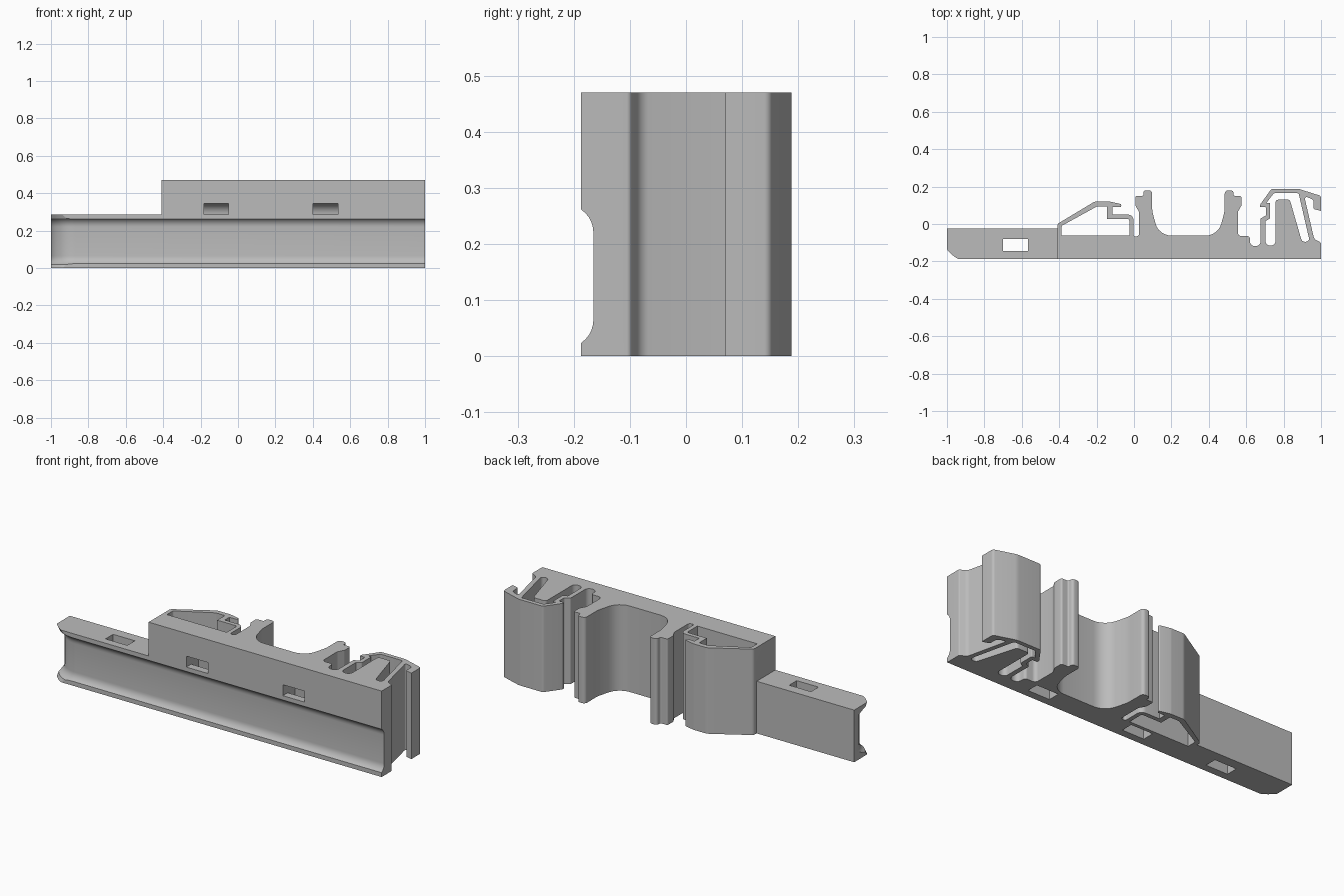
import bpy, bmesh, math
from mathutils import Vector

if "Cube" in bpy.data.objects:
    bpy.data.objects.remove(bpy.data.objects["Cube"])

FRONT, TAIL_X, TAIL_H, BODY_H = -0.187, -0.41, 0.285, 0.47

grey = bpy.data.materials.new("plain grey")
grey.use_nodes = True
grey.diffuse_color = (0.5, 0.5, 0.5, 1)
grey.node_tree.nodes["Principled BSDF"].inputs["Base Color"].default_value = grey.diffuse_color


def rounded(points, steps=6):
    """Outline in hundredths; an optional third value rounds that corner."""
    out, n = [], len(points)
    for i, p in enumerate(points):
        c = Vector(p[:2])
        if len(p) < 3:
            out.append(c / 100)
            continue
        a = Vector(points[i - 1][:2]) - c
        b = Vector(points[(i + 1) % n][:2]) - c
        half = a.angle(b) / 2
        cut = min(p[2] / math.tan(half), a.length * 0.49, b.length * 0.49)
        s, e = c + a.normalized() * cut, c + b.normalized() * cut
        r = cut * math.tan(half)
        mid = c + (a.normalized() + b.normalized()).normalized() * r / math.sin(half)
        u, v = s - mid, e - mid
        sweep = u.angle(v)
        for k in range(steps + 1):
            t = k / steps
            w = (u * math.sin((1 - t) * sweep) + v * math.sin(t * sweep)) / math.sin(sweep)
            out.append((mid + w) / 100)
    return out


def make_object(name, bm):
    bmesh.ops.recalc_face_normals(bm, faces=bm.faces)
    mesh = bpy.data.meshes.new(name)
    bm.to_mesh(mesh)
    bm.free()
    mesh.materials.append(grey)
    obj = bpy.data.objects.new(name, mesh)
    bpy.context.collection.objects.link(obj)
    return obj


def extrude(name, loops, depth, place):
    """Fill outline loops (holes allowed) and extrude them along a vector."""
    bm = bmesh.new()
    for loop in loops:
        vs = [bm.verts.new(place(p)) for p in loop]
        for i, v in enumerate(vs):
            bm.edges.new((vs[i - 1], v))
    bmesh.ops.triangle_fill(bm, edges=bm.edges[:], use_beauty=True)
    new = bmesh.ops.extrude_face_region(bm, geom=bm.faces[:])["geom"]
    bmesh.ops.translate(bm, vec=depth, verts=[g for g in new if isinstance(g, bmesh.types.BMVert)])
    return make_object(name, bm)


def combine(target, tool, operation):
    mod = target.modifiers.new(operation, 'BOOLEAN')
    mod.operation, mod.object, mod.solver = operation, tool, 'EXACT'
    bpy.context.view_layer.objects.active = target
    bpy.ops.object.modifier_apply(modifier=mod.name)
    bpy.data.objects.remove(tool)


def flat(p):
    return (p[0], p[1], 0)


# Right spring clip, outer side, from the front corner round to its slot
right_clip = [(100, -18.7), (100, -10, 1), (96.3, -8, 3), (91, 15, 1), (96, 13, 2), (96, 8, 1),
              (100, 7), (100, 15, 1.5), (88, 18.8, 8), (73.5, 18.8, 2), (67.5, 10.5, 1),
              (67.5, 9), (70.5, 9, 0.5), (70.5, 4.5, 0.5), (67.7, 3, 0.5),
              (67.7, -11.8, 2.6), (62, -11.8, 2.6), (62, -6.5, 1.5)]
# Cradle post, mirrored for the other side
post = [(55.5, -6.5, 2), (55.5, 6.4, 2), (57.5, 10, 2), (57.5, 15, 1), (53.2, 15, 0.8),
        (53.2, 18, 1.8), (48.5, 18, 1.8), (48.5, 7, 16), (45, -6.2, 9)]
twin = [(58.2 - p[0], *p[1:]) for p in reversed(post)]
# Left spring clip, outer side
left_clip = [(-0.2, -6.8, 1), (-0.2, 5, 3), (-11.5, 5), (-11.5, 9), (-7, 9, 0.6),
             (-6.7, 10.6, 0.6), (-13, 12, 3), (-21, 12, 4), (-41, 0, 2), (-41, -18.7)]
# Hollows inside the two clips
left_hollow = [(-38.7, -6.2), (-38.7, -1, 1), (-20, 9.3, 2), (-14.5, 9.3), (-14.5, 2.7),
               (-2.5, 2.7, 1), (-2.5, -6.2)]
right_hollow = [(70.3, -11.5, 2.4), (75.7, -11.5, 2.4), (75.7, 13, 1.5), (83.3, 13, 1.5),
                (89.8, -9.5, 2), (94, -9.5, 2), (88, 16.5, 1), (74.8, 16.5, 1.5),
                (70.8, 11.3), (72.8, 11.3, 0.5), (72.8, 3, 0.5), (70.3, 1.5)]

loops = [rounded(right_clip + post + twin + left_clip), rounded(left_hollow), rounded(right_hollow)]
body = extrude("clip_rail", loops, (0, 0, BODY_H), flat)

# Low tail on the left end
tail = [(-1, FRONT), (TAIL_X + 0.01, FRONT), (TAIL_X + 0.01, -0.025), (-1, -0.025)]
combine(body, extrude("tail", [tail], (0, 0, TAIL_H), flat), 'UNION')

# Front groove: a flared channel swept along the front and round the tail corner
half = [(0.05 * (1 - math.cos(a)), 0.0775 + 0.05 * math.sin(a))
        for a in (math.radians(11 * k) for k in range(7))] + [(0.045, 0.158), (0.12, 0.23)]
section = half + [(d, -h) for d, h in reversed(half)]
path = [Vector((1.1, -0.165)), Vector((-0.87, -0.165))]
path += [Vector((-0.87 - 0.13 * math.sin(a), -0.02 - 0.145 * math.cos(a)))
         for a in (math.radians(9 * k) for k in range(1, 11))]
path.append(Vector((-1.0, 0.05)))
bm = bmesh.new()
rings = []
for i, p in enumerate(path):
    t = (path[min(i + 1, len(path) - 1)] - path[max(i - 1, 0)]).normalized()
    if i < 2:
        t = Vector((-1, 0))
    side = Vector((-t.y, t.x))
    rings.append([bm.verts.new((*(p + side * d), 0.1425 + h)) for d, h in section])
for a, b in zip(rings, rings[1:]):
    for k in range(len(section)):
        bm.faces.new((a[k - 1], a[k], b[k], b[k - 1]))
bm.faces.new(rings[0])
bm.faces.new(rings[-1])
combine(body, make_object("groove_cutter", bm), 'DIFFERENCE')

# Cable-tie ducts: up from the underside, curving out of the front face
duct = rounded([(-14.5, -10), (-8, -10), (-8, 34.5, 6), (-30, 34.5), (-30, 28.5), (-14.5, 28.5)])
for x in (-0.7, -0.182, 0.402):
    shape = duct
    if x < TAIL_X:
        shape = [(-0.145, -0.1), (-0.08, -0.1), (-0.08, 0.4), (-0.145, 0.4)]
    cutter = extrude("duct_cutter", [shape], (0.132, 0, 0), lambda p: (x, p[0], p[1]))
    combine(body, cutter, 'DIFFERENCE')

bpy.ops.object.select_all(action='DESELECT')
body.select_set(True)
bpy.context.view_layer.objects.active = body
bpy.ops.object.shade_smooth_by_angle(angle=math.radians(30))
